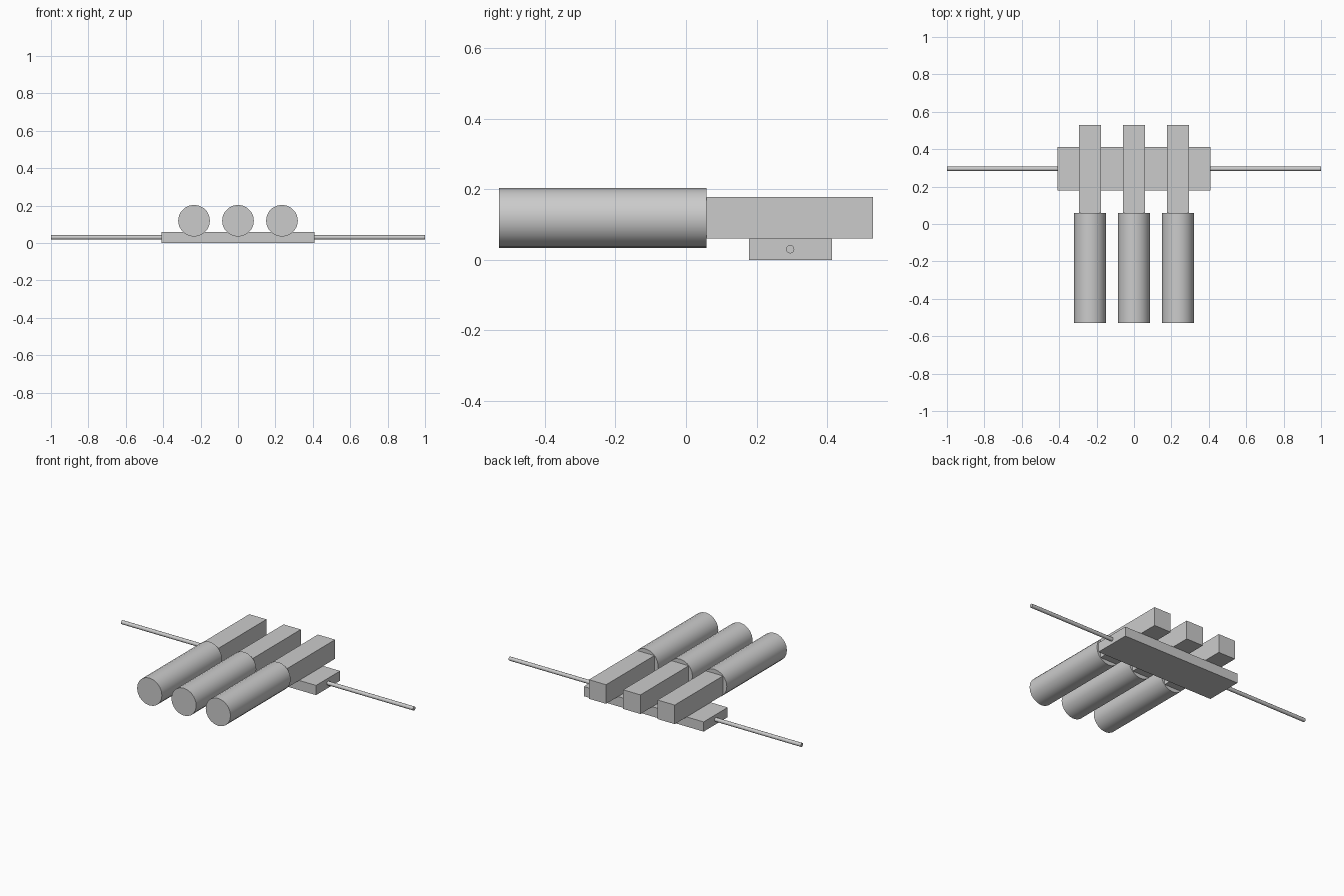
import bpy
from math import pi, radians

cube = bpy.data.objects.get("Cube")
if cube:
    bpy.data.objects.remove(cube, do_unlink=True)

# One plain grey for everything
grey = bpy.data.materials.new("plain grey")
grey.use_nodes = True
colour = (0.6, 0.6, 0.6, 1)
grey.diffuse_color = colour
grey.node_tree.nodes["Principled BSDF"].inputs["Base Color"].default_value = colour


def box(name, low, high):
    """Box between two opposite corners."""
    bpy.ops.mesh.primitive_cube_add(
        size=1, location=[(a + b) / 2 for a, b in zip(low, high)])
    ob = bpy.context.object
    ob.name = name
    ob.scale = [b - a for a, b in zip(low, high)]
    bpy.ops.object.transform_apply(location=False, rotation=False, scale=True)
    ob.data.materials.append(grey)


def cylinder(name, centre, radius, length, rotation, sides):
    """Capped round bar, smooth along its side."""
    bpy.ops.mesh.primitive_cylinder_add(
        vertices=sides, radius=radius, depth=length,
        location=centre, rotation=rotation)
    ob = bpy.context.object
    ob.name = name
    bpy.ops.object.shade_smooth_by_angle(angle=radians(40))
    ob.data.materials.append(grey)


# Base plate with a thin cross rod through it
box("base_plate", (-0.41, 0.178, 0), (0.41, 0.413, 0.06))
cylinder("cross_rod", (0, 0.295, 0.03), 0.0118, 2, (0, pi / 2, 0), 12)

# Three square bars, each with a round barrel in front
for side, x in (("right", -0.235), ("middle", 0), ("left", 0.235)):
    box(side + "_bar", (x - 0.059, 0.058, 0.06), (x + 0.059, 0.53, 0.178))
    cylinder(side + "_barrel", (x, -0.236, 0.119), 0.085, 0.588,
             (pi / 2, 0, 0), 20)
